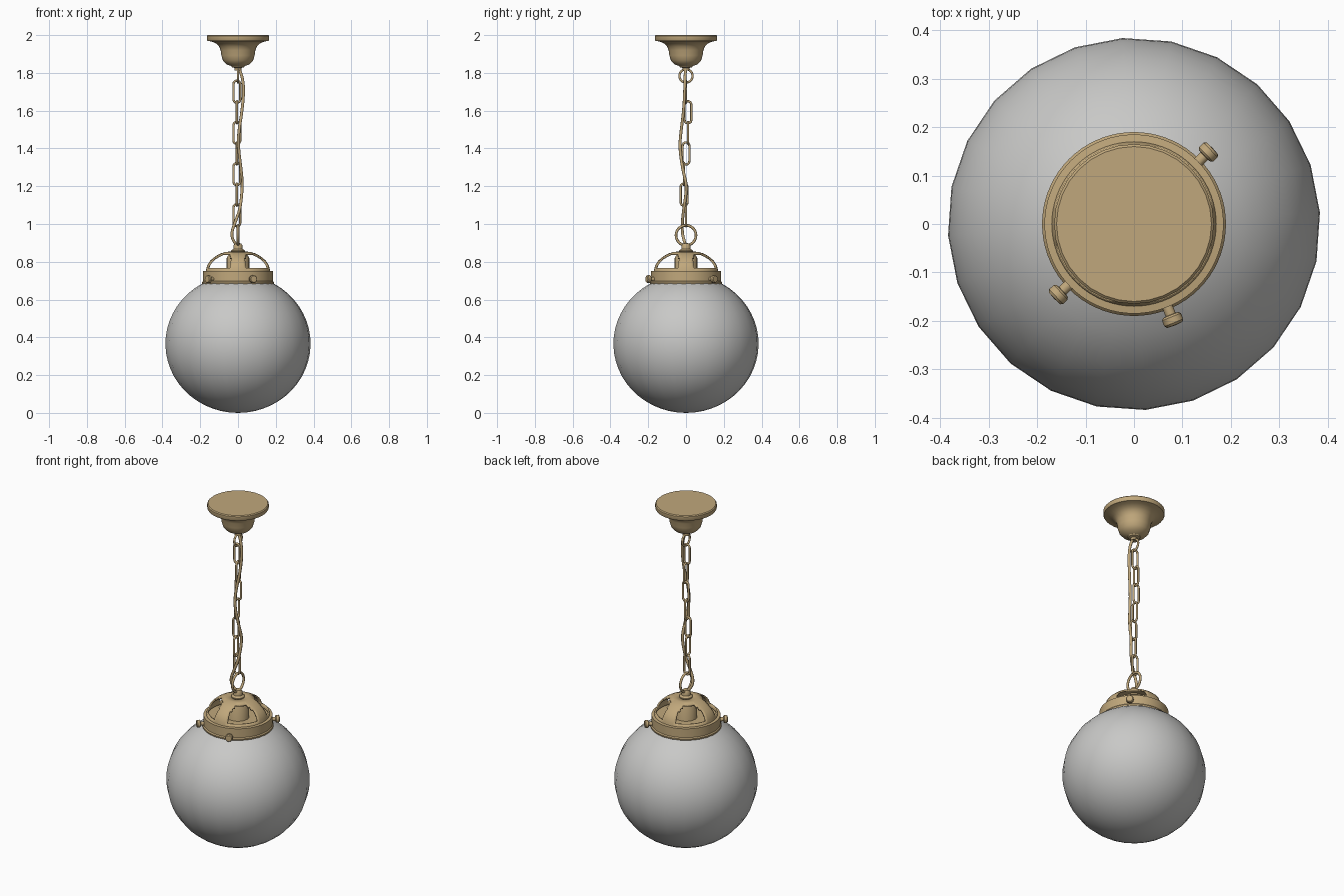
import bpy, bmesh, math
from math import sin, cos, pi, radians
from mathutils import Matrix, Vector

if "Cube" in bpy.data.objects:
    bpy.data.objects.remove(bpy.data.objects["Cube"])


def material(name, rgb):
    m = bpy.data.materials.new(name)
    m.diffuse_color = (*rgb, 1)
    m.use_nodes = True
    m.node_tree.nodes["Principled BSDF"].inputs["Base Color"].default_value = m.diffuse_color
    return m


BRASS = material("brushed_brass", (0.53, 0.39, 0.20))
GLASS = material("frosted_grey", (0.58, 0.58, 0.57))


def finish(ob, mat, angle=35):
    bpy.ops.object.select_all(action='DESELECT')
    ob.select_set(True)
    bpy.context.view_layer.objects.active = ob
    if ob.type == 'CURVE':
        bpy.ops.object.convert(target='MESH')
        ob = bpy.context.view_layer.objects.active
    ob.data.materials.clear()
    ob.data.materials.append(mat)
    bpy.ops.object.shade_smooth_by_angle(angle=radians(angle))
    return ob


def lathe(name, profile, mat, segs=32, start=0.0, drop=None, matrix=None, angle=35):
    """Spin (radius, z) points, bottom to top, round z; drop(row, angle) leaves holes."""
    bm = bmesh.new()
    rings = []
    for r, z in profile:
        if r < 1e-5:
            rings.append([bm.verts.new((0, 0, z))] * segs)
        else:
            rings.append([bm.verts.new((r * cos(start + 2 * pi * i / segs),
                                        r * sin(start + 2 * pi * i / segs), z))
                          for i in range(segs)])
    for row in range(len(rings) - 1):
        a, b = rings[row], rings[row + 1]
        for i in range(segs):
            j = (i + 1) % segs
            if drop and drop(row, start + 2 * pi * (i + 0.5) / segs):
                continue
            vs = list(dict.fromkeys((a[i], a[j], b[j], b[i])))
            bm.faces.new(vs)
    if matrix:
        bm.transform(matrix)
    me = bpy.data.meshes.new(name)
    bm.to_mesh(me)
    bm.free()
    ob = bpy.data.objects.new(name, me)
    bpy.context.collection.objects.link(ob)
    return finish(ob, mat, angle)


def wire(name, points, radius, cyclic=False, smooth=False):
    cu = bpy.data.curves.new(name, 'CURVE')
    cu.dimensions = '3D'
    cu.bevel_depth = radius
    cu.bevel_resolution = 2
    cu.use_fill_caps = not cyclic
    sp = cu.splines.new('NURBS' if smooth else 'POLY')
    sp.points.add(len(points) - 1)
    for p, co in zip(sp.points, points):
        p.co = (*co, 1)
    sp.use_cyclic_u = cyclic
    if smooth:
        sp.order_u = 3
        sp.use_endpoint_u = True
        sp.resolution_u = 6
    ob = bpy.data.objects.new(name, cu)
    bpy.context.collection.objects.link(ob)
    return finish(ob, BRASS, 60)


# Globe shade, open at the top where it enters the collar
RX, RZ = 0.385, 0.366
top = math.asin(0.318 / RZ)
globe = [(RX * cos(t), RZ + RZ * sin(t)) for t in
         [-pi / 2 + (top + pi / 2) * k / 22 for k in range(23)]]
globe[0] = (0, 0)
globe += [(0.175, 0.692), (0.172, 0.73)]
lathe("globe_shade", globe, GLASS, 24, radians(3.5), angle=60)

# Collar and vented crown in one shell: four arched windows on the diagonals
crown = [(0.190, 0.680), (0.190, 0.692), (0.185, 0.698), (0.185, 0.750), (0.170, 0.752),
         (0.167, 0.768), (0.160, 0.787), (0.147, 0.806), (0.128, 0.823), (0.108, 0.836),
         (0.090, 0.845), (0.065, 0.852), (0.03, 0.855)]


def window(row, a):
    off = abs((math.degrees(a) % 90) - 45)      # degrees from the window centre
    if 5 <= row <= 7:
        return off < 30
    if row == 8:
        return off < 26
    return row == 9 and off < 20


cr = lathe("collar_and_crown", crown, BRASS, 72, drop=window)
sol = cr.modifiers.new("thickness", 'SOLIDIFY')
sol.thickness = 0.01
sol.offset = -1

# Lamp socket and floor plate inside the crown
lathe("socket", [(0, 0.64), (0.06, 0.64), (0.06, 0.82), (0.045, 0.846), (0, 0.846)], BRASS, 24)
lathe("collar_floor", [(0, 0.728), (0.178, 0.728), (0.178, 0.736), (0, 0.736)], BRASS, 36)

# Finial that carries the hanging ring
lathe("finial", [(0, 0.85), (0.036, 0.85), (0.036, 0.860), (0.024, 0.868), (0.024, 0.886),
                 (0.017, 0.897), (0, 0.900)], BRASS, 20)

# Thumb screws round the collar
for n, deg in enumerate((44, 223, -68)):
    m = (Matrix.Translation((0, 0, 0.708)) @ Matrix.Rotation(radians(deg), 4, 'Z')
         @ Matrix.Rotation(pi / 2, 4, 'Y'))
    lathe(f"thumb_screw_{n + 1}",
          [(0, 0.17), (0.011, 0.17), (0.011, 0.202), (0.017, 0.203), (0.021, 0.207),
           (0.021, 0.220), (0.017, 0.225), (0, 0.226)], BRASS, 16, matrix=m)

# Ceiling canopy
lathe("ceiling_canopy",
      [(0, 1.812), (0.018, 1.812), (0.018, 1.826), (0.032, 1.830), (0.036, 1.836),
       (0.062, 1.846), (0.080, 1.866), (0.088, 1.892), (0.092, 1.920), (0.100, 1.940),
       (0.116, 1.956), (0.140, 1.966), (0.162, 1.970), (0.165, 1.975), (0.165, 1.995),
       (0.160, 2.0), (0, 2.0)], BRASS, 32)

# Hanging rings, both in the side plane
for name, z, r, w in (("upper_ring", 1.784, 0.035, 0.006), ("lower_ring", 0.940, 0.053, 0.007)):
    pts = [(0, r * cos(2 * pi * i / 32), z + r * sin(2 * pi * i / 32)) for i in range(32)]
    wire(name, pts, w, cyclic=True)

# Chain: seven links, alternately turned
LINKS, W, WR, PITCH, LENGTH = 7, 0.018, 0.006, 0.109, 0.129
half = LENGTH / 2 - W - WR
for n in range(LINKS):
    zc = 1.765 - LENGTH / 2 - n * PITCH
    sway = 0.012 * sin(pi * n / 3)
    pts = []
    for i in range(18):
        t = pi * (i % 9) / 8 + (pi if i > 8 else 0)
        u = W * cos(t)
        v = W * sin(t) + (half if i < 9 else -half)
        pts.append((u - 0.006, sway, zc + v) if n % 2 == 0 else (-0.006, u + sway, zc + v))
    wire(f"chain_link_{n + 1}", pts, WR, cyclic=True)

# Electric cord winding down beside the chain
wire("cord", [(0, 0, 1.83), (0.018, -0.005, 1.80), (0.032, -0.006, 1.72), (0.022, -0.012, 1.60),
              (0.002, -0.028, 1.48), (0.002, -0.034, 1.40), (0.018, -0.016, 1.28),
              (0.024, 0.006, 1.20), (0.012, -0.012, 1.08), (-0.015, -0.020, 1.01),
              (-0.036, -0.020, 0.95), (-0.024, -0.008, 0.905), (0, 0, 0.88)], 0.008, smooth=True)
